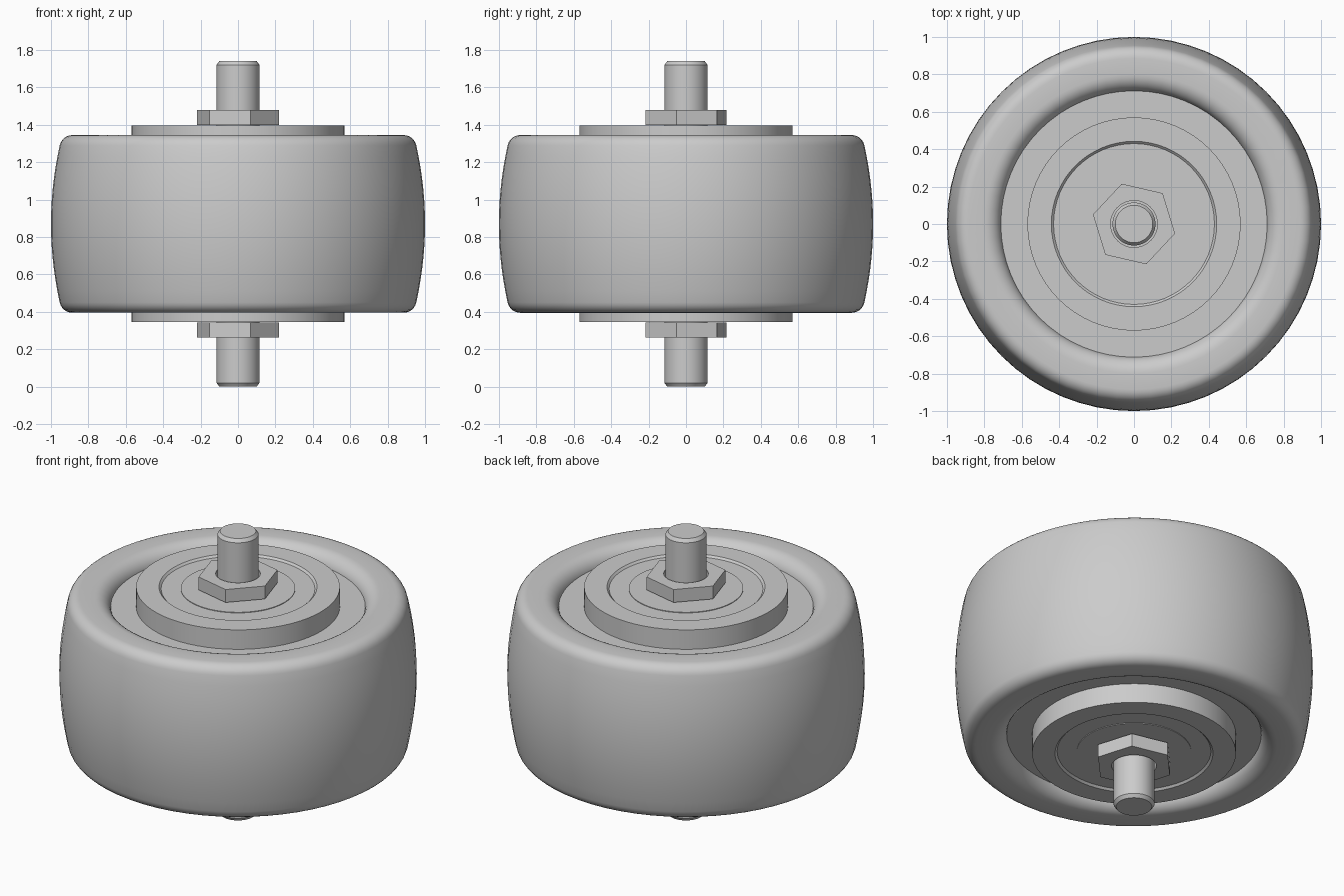
import bpy, bmesh, math

cube = bpy.data.objects.get("Cube")
if cube:
    bpy.data.objects.remove(cube, do_unlink=True)

MID = 0.87    # height of the wheel's mid plane

grey = bpy.data.materials.new("plain grey")
grey.use_nodes = True
colour = (0.6, 0.6, 0.6, 1)
grey.diffuse_color = colour
grey.node_tree.nodes["Principled BSDF"].inputs["Base Color"].default_value = colour


def arc(cx, cz, r, start, end, steps=8):
    """Points on an arc in the (radius, height) plane, angles in degrees."""
    angles = [math.radians(start + (end - start) * i / steps) for i in range(steps + 1)]
    return [(cx + r * math.cos(a), cz + r * math.sin(a)) for a in angles]


def lathe(name, upper, sides=64, turn=0.0, ring=False, smooth=True):
    """Spin an upper half profile, mirrored about the mid plane, round the axle."""
    profile = upper + [(r, -z) for r, z in reversed(upper) if z > 1e-6]
    bm = bmesh.new()
    verts = [bm.verts.new((r, 0, z)) for r, z in profile]
    pairs = list(zip(verts, verts[1:]))
    if ring:
        pairs.append((verts[-1], verts[0]))
    edges = [bm.edges.new(p) for p in pairs]
    bmesh.ops.spin(bm, geom=verts + edges, cent=(0, 0, 0), axis=(0, 0, 1),
                   angle=math.tau, steps=sides)
    bmesh.ops.remove_doubles(bm, verts=bm.verts, dist=1e-4)
    bmesh.ops.recalc_face_normals(bm, faces=bm.faces)
    return finish(name, bm, turn, smooth)


def finish(name, bm, turn=0.0, smooth=True, height=MID):
    mesh = bpy.data.meshes.new(name)
    bm.to_mesh(mesh)
    bm.free()
    mesh.materials.append(grey)
    obj = bpy.data.objects.new(name, mesh)
    bpy.context.collection.objects.link(obj)
    obj.location.z = height
    obj.rotation_euler.z = turn
    if smooth:
        bpy.ops.object.select_all(action='DESELECT')
        obj.select_set(True)
        bpy.context.view_layer.objects.active = obj
        bpy.ops.object.shade_smooth_by_angle(angle=math.radians(35))
    return obj


# Tyre: rounded inner lip, rounded shoulder and a crowned tread
lip = arc(0.80, 0.385, 0.09, 180, 90)
shoulder = arc(0.885, 0.405, 0.07, 90, 12, 6)
tread = [(1 - 0.047 * (z / 0.42) ** 2, z) for z in (0.36, 0.3, 0.24, 0.18, 0.12, 0.06, 0)]
lathe("tyre", lip + shoulder + tread, ring=True)

# Web disc closing the middle of the tyre
lathe("wheel_web", [(0, 0.405), (0.712, 0.405)])

# Hub with a shallow stepped bearing seat on each face
lathe("hub", [(0, 0.517), (0.32, 0.517), (0.32, 0.513), (0.43, 0.513),
              (0.442, 0.525), (0.57, 0.525)])

# Axle with chamfered ends
lathe("axle", [(0, 0.87), (0.1, 0.87), (0.115, 0.85)], sides=48)

# Hexagonal nuts with a clearance hole round the axle
for name, side in (("upper_nut", 1), ("lower_nut", -1)):
    bm = bmesh.new()
    rims = []
    for z in (-0.04, 0.04):
        hexagon = [bm.verts.new((0.225 * math.cos(k * math.tau / 6),
                                 0.225 * math.sin(k * math.tau / 6), z)) for k in range(6)]
        hole = [bm.verts.new((0.125 * math.cos(k * math.tau / 36),
                              0.125 * math.sin(k * math.tau / 36), z)) for k in range(36)]
        for k in range(6):
            inner = [hole[(6 * k + j) % 36] for j in range(6, -1, -1)]
            bm.faces.new([hexagon[k], hexagon[(k + 1) % 6]] + inner)
        rims.append((hexagon, hole))
    for low, high in zip(*rims):
        n = len(low)
        for k in range(n):
            bm.faces.new((low[k], low[(k + 1) % n], high[(k + 1) % n], high[k]))
    bmesh.ops.recalc_face_normals(bm, faces=bm.faces)
    finish(name, bm, math.radians(-13), height=MID + side * 0.568)
